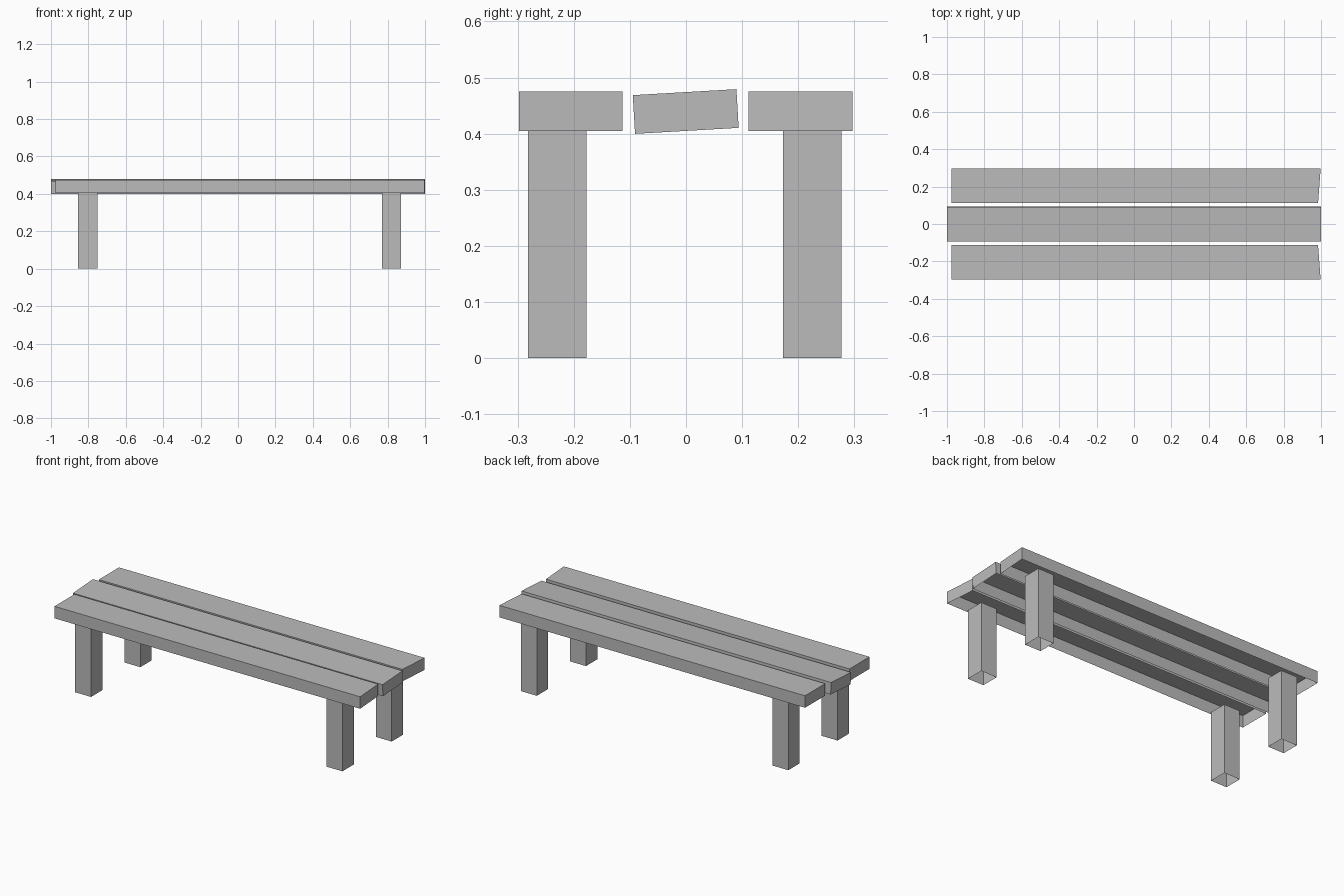
import bpy, bmesh, math
from mathutils import Vector

if "Cube" in bpy.data.objects:
    bpy.data.objects.remove(bpy.data.objects["Cube"], do_unlink=True)

grey = bpy.data.materials.new("plain_grey")
grey.use_nodes = True
grey.diffuse_color = (0.5, 0.5, 0.5, 1)
grey.node_tree.nodes["Principled BSDF"].inputs["Base Color"].default_value = (0.5, 0.5, 0.5, 1)


def open_box(name, low, high, open_top=False, skew=0.0, tilt=0.0):
    """Hollow box without a bottom; skew pulls in the +x end on the side facing y = 0."""
    low, high = Vector(low), Vector(high)
    centre, size = (low + high) / 2, high - low
    bm = bmesh.new()
    bmesh.ops.create_cube(bm, size=1)
    bm.normal_update()
    hidden = [f for f in bm.faces if f.normal.z < -0.5 or (open_top and f.normal.z > 0.5)]
    bmesh.ops.delete(bm, geom=hidden, context='FACES')
    for v in bm.verts:
        v.co *= size
        if v.co.x > 0 and v.co.y * centre.y < 0:
            v.co.x -= skew
    mesh = bpy.data.meshes.new(name)
    bm.to_mesh(mesh)
    bm.free()
    mesh.materials.append(grey)
    obj = bpy.data.objects.new(name, mesh)
    obj.location = centre
    obj.rotation_euler.x = tilt
    bpy.context.collection.objects.link(obj)
    return obj


# Seat planks: two level outer ones with angled ends, one slightly tilted in the middle
open_box("front_plank", (-0.977, -0.298, 0.405), (0.998, -0.113, 0.475), skew=0.014)
open_box("back_plank", (-0.977, 0.111, 0.405), (0.998, 0.297, 0.475), skew=0.014)
open_box("middle_plank", (-1, -0.093, 0.405), (1, 0.092, 0.474), tilt=math.radians(3.3))

# Four square legs
for side, x0, x1 in (("right", -0.855, -0.752), ("left", 0.77, 0.872)):
    for end, y0, y1 in (("front", -0.282, -0.177), ("back", 0.173, 0.277)):
        open_box(f"{end}_{side}_leg", (x0, y0, 0), (x1, y1, 0.405), open_top=True)
